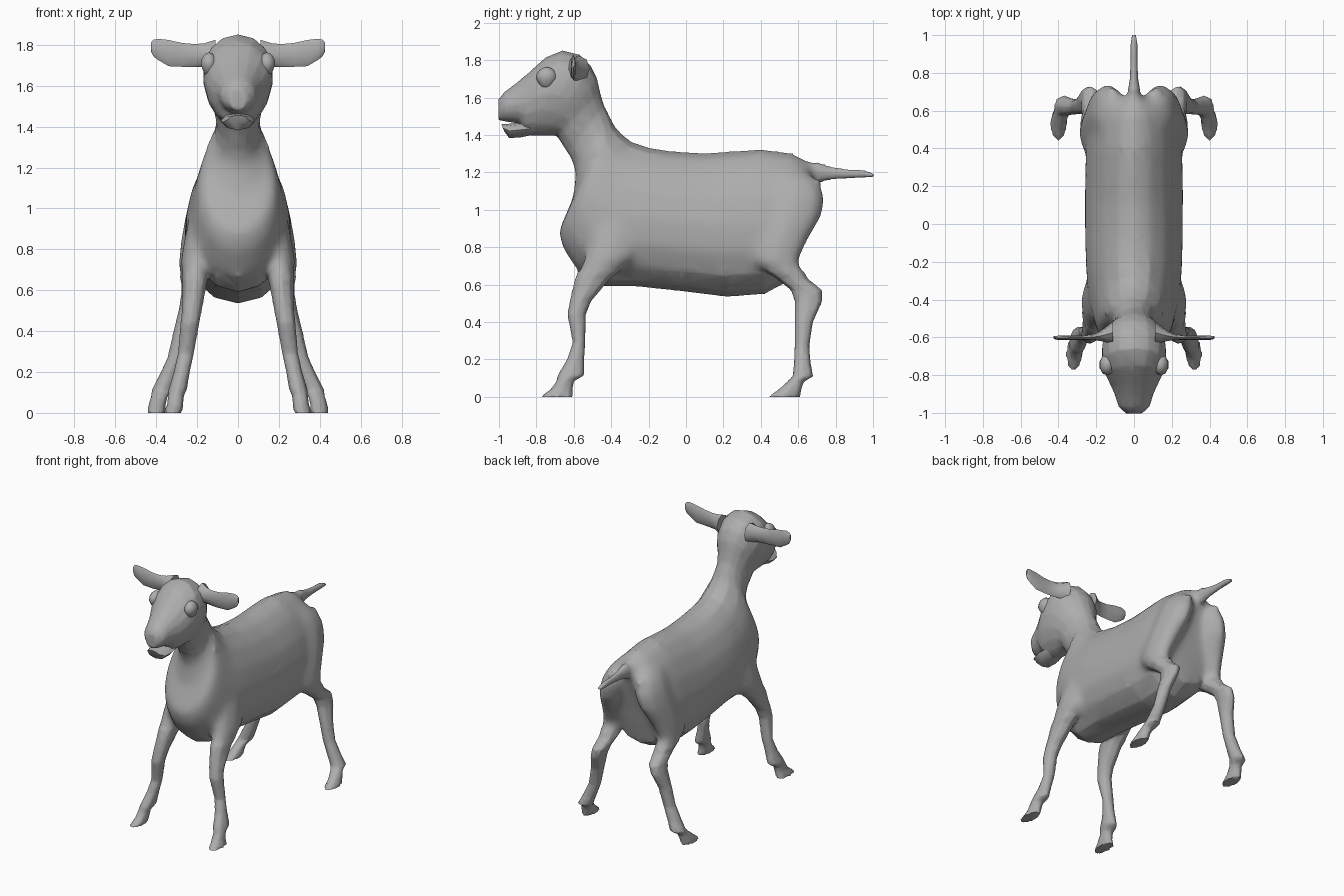
import bpy, bmesh, math
from mathutils import Vector

coat = bpy.data.materials.new("grey_coat")
coat.diffuse_color = (0.42, 0.42, 0.42, 1)


def add_loft(bm, rings, sides, flip=1):
    """Skin rings given as (centre, axis_a, axis_b, taper); flip=-1 mirrors in x."""
    loops = []
    for c, a, b, k in rings:
        loop = []
        for i in range(sides):
            t = 2 * math.pi * i / sides
            p = c + a * math.cos(t) + b * math.sin(t) * (1 - k * math.cos(t))
            loop.append(bm.verts.new((p.x * flip, p.y, p.z)))
        loops.append(loop)
    for l0, l1 in zip(loops, loops[1:]):
        for i in range(sides):
            j = (i + 1) % sides
            bm.faces.new((l0[i], l0[j], l1[j], l1[i]))
    bm.faces.new(loops[0])
    bm.faces.new(loops[-1])


def make_object(name, bm):
    bmesh.ops.recalc_face_normals(bm, faces=bm.faces)
    mesh = bpy.data.meshes.new(name)
    bm.to_mesh(mesh)
    bm.free()
    obj = bpy.data.objects.new(name, mesh)
    bpy.context.collection.objects.link(obj)
    obj.data.materials.append(coat)
    bpy.ops.object.select_all(action='DESELECT')
    obj.select_set(True)
    bpy.context.view_layer.objects.active = obj
    return obj


def shade(angle=50):
    bpy.ops.object.shade_smooth_by_angle(angle=math.radians(angle))


def spine_ring(ty, tz, by, bz, w, k=0.0):
    """Ring from its top and bottom points in the middle plane."""
    top, bot = Vector((0, ty, tz)), Vector((0, by, bz))
    return (top + bot) / 2, (top - bot) / 2, Vector((w, 0, 0)), k


def flat_ring(x, y, z, rx, ry):
    """Horizontal ring for the legs."""
    return Vector((x, y, z)), Vector((0, ry, 0)), Vector((rx, 0, 0)), 0


# Trunk, neck, head and upper muzzle, rump to nose
trunk = [spine_ring(*s) for s in [
    (.685, 1.19, .60, .88, .08),
    (.665, 1.245, .57, .75, .17, .12),
    (.59, 1.298, .53, .61, .225, .18),
    (.40, 1.322, .42, .55, .255, .18),
    (.10, 1.302, .22, .535, .26, .18),
    (-.08, 1.312, -.05, .568, .26, .16),
    (-.20, 1.332, -.28, .592, .255, .14),
    (-.29, 1.362, -.47, .592, .24, .14),
    (-.345, 1.405, -.58, .67, .222, .14),
    (-.38, 1.445, -.66, .79, .20, .14),
    (-.395, 1.47, -.683, .88, .178, .12),
    (-.405, 1.49, -.605, 1.06, .138, .08),
    (-.42, 1.52, -.59, 1.20, .112),
    (-.44, 1.56, -.63, 1.30, .106),
    (-.46, 1.63, -.69, 1.395, .123),
    (-.475, 1.70, -.72, 1.397, .142, -.08),
    (-.51, 1.77, -.75, 1.395, .160, -.12),
    (-.57, 1.83, -.78, 1.395, .170, -.16),
    (-.66, 1.852, -.81, 1.395, .168, -.16),
    (-.75, 1.815, -.84, 1.398, .152, -.12),
    (-.85, 1.725, -.865, 1.41, .122, -.05),
    (-.91, 1.675, -.89, 1.46, .103),
    (-.97, 1.63, -.965, 1.472, .082),
    (-1.003, 1.59, -1.003, 1.48, .042),
]]

# Front legs with flared hooves
front_leg = [flat_ring(*s) for s in [
    (.13, -.36, 1.12, .055, .08),
    (.157, -.365, 1.00, .07, .12),
    (.185, -.375, .87, .078, .14),
    (.207, -.41, .74, .078, .14),
    (.212, -.50, .63, .06, .095),
    (.225, -.565, .51, .05, .058),
    (.235, -.585, .44, .047, .05),
    (.255, -.572, .29, .040, .034),
    (.275, -.59, .20, .040, .047),
    (.295, -.615, .115, .046, .073),
    (.303, -.645, .085, .040, .048),
    (.308, -.665, .04, .040, .06),
    (.318, -.69, 0, .045, .09),
]]

# Hind legs from the buttock through thigh and hock to the hoof
hind_leg = [flat_ring(*s) for s in [
    (.09, .53, 1.22, .05, .10),
    (.115, .565, 1.15, .085, .155),
    (.135, .58, 1.07, .10, .17),
    (.162, .555, .96, .10, .178),
    (.195, .505, .84, .088, .155),
    (.222, .475, .72, .073, .13),
    (.218, .57, .63, .06, .085),
    (.228, .645, .57, .052, .085),
    (.243, .655, .51, .046, .075),
    (.272, .63, .40, .044, .05),
    (.302, .62, .27, .044, .04),
    (.34, .622, .18, .048, .046),
    (.372, .625, .11, .052, .056),
    (.385, .585, .08, .042, .045),
    (.395, .56, .045, .042, .06),
    (.40, .525, 0, .046, .086),
]]

# Tail
tail = [spine_ring(*s) for s in [
    (.56, 1.28, .58, 1.14, .06),
    (.68, 1.262, .69, 1.14, .036),
    (.77, 1.232, .77, 1.16, .023),
    (.86, 1.217, .86, 1.168, .019),
    (.95, 1.212, .95, 1.172, .02),
    (1.003, 1.195, 1.003, 1.172, .012),
]]

# Fuse trunk, legs and tail into one skin and blend the joints
bm = bmesh.new()
add_loft(bm, trunk, 16)
add_loft(bm, tail, 8)
for side in (1, -1):
    add_loft(bm, front_leg, 8, side)
    add_loft(bm, hind_leg, 8, side)
body = make_object("body", bm)
remesh = body.modifiers.new("Remesh", 'REMESH')
remesh.mode = 'VOXEL'
remesh.voxel_size = 0.01
bpy.ops.object.modifier_apply(modifier="Remesh")
bm = bmesh.new()
bm.from_mesh(body.data)
joints = [v for v in bm.verts
          if .67 < v.co.z < 1.3 and not (v.co.z > 1.14 and v.co.y > .70)]
for _ in range(50):
    bmesh.ops.smooth_vert(bm, verts=joints, factor=0.5,
                          use_axis_x=True, use_axis_y=True, use_axis_z=True)
bm.to_mesh(body.data)
bm.free()
thin = body.modifiers.new("Decimate", 'DECIMATE')
thin.ratio = 0.12
bpy.ops.object.modifier_apply(modifier="Decimate")
shade(50)

# Lower jaw, leaving a mouth slit under the muzzle
bm = bmesh.new()
add_loft(bm, [spine_ring(*s) for s in [
    (-.80, 1.47, -.80, 1.405, .07),
    (-.88, 1.468, -.88, 1.388, .085),
    (-.945, 1.46, -.945, 1.383, .073),
    (-.988, 1.457, -.972, 1.42, .045),
]], 8)
make_object("lower_jaw", bm)
shade()

# Ears, flat paddles reaching out sideways from a flared root
bm = bmesh.new()
ear = [(Vector((x, y, z)), Vector((0, 0, rz)), Vector((0, ry, 0)), 0)
       for x, y, z, rz, ry in [
    (.11, -.575, 1.755, .07, .06),
    (.165, -.59, 1.75, .058, .032),
    (.21, -.598, 1.748, .056, .016),
    (.27, -.602, 1.751, .058, .013),
    (.34, -.602, 1.76, .064, .013),
    (.39, -.603, 1.778, .052, .012),
    (.415, -.602, 1.785, .04, .010),
    (.425, -.60, 1.79, .022, .006),
]]
for side in (1, -1):
    add_loft(bm, ear, 8, side)
make_object("ears", bm)
shade()

# Bulging eyes, fuller in the upper lid
bm = bmesh.new()
for side in (1, -1):
    ball = bmesh.ops.create_uvsphere(bm, u_segments=10, v_segments=8, radius=1)
    for v in ball["verts"]:
        x, y, z = v.co
        s = 1 if z >= -.01 else .88
        v.co = (side * (.142 + .042 * s * x), -.745 + .057 * s * y, 1.705 + .058 * z)
make_object("eyes", bm)
shade()
